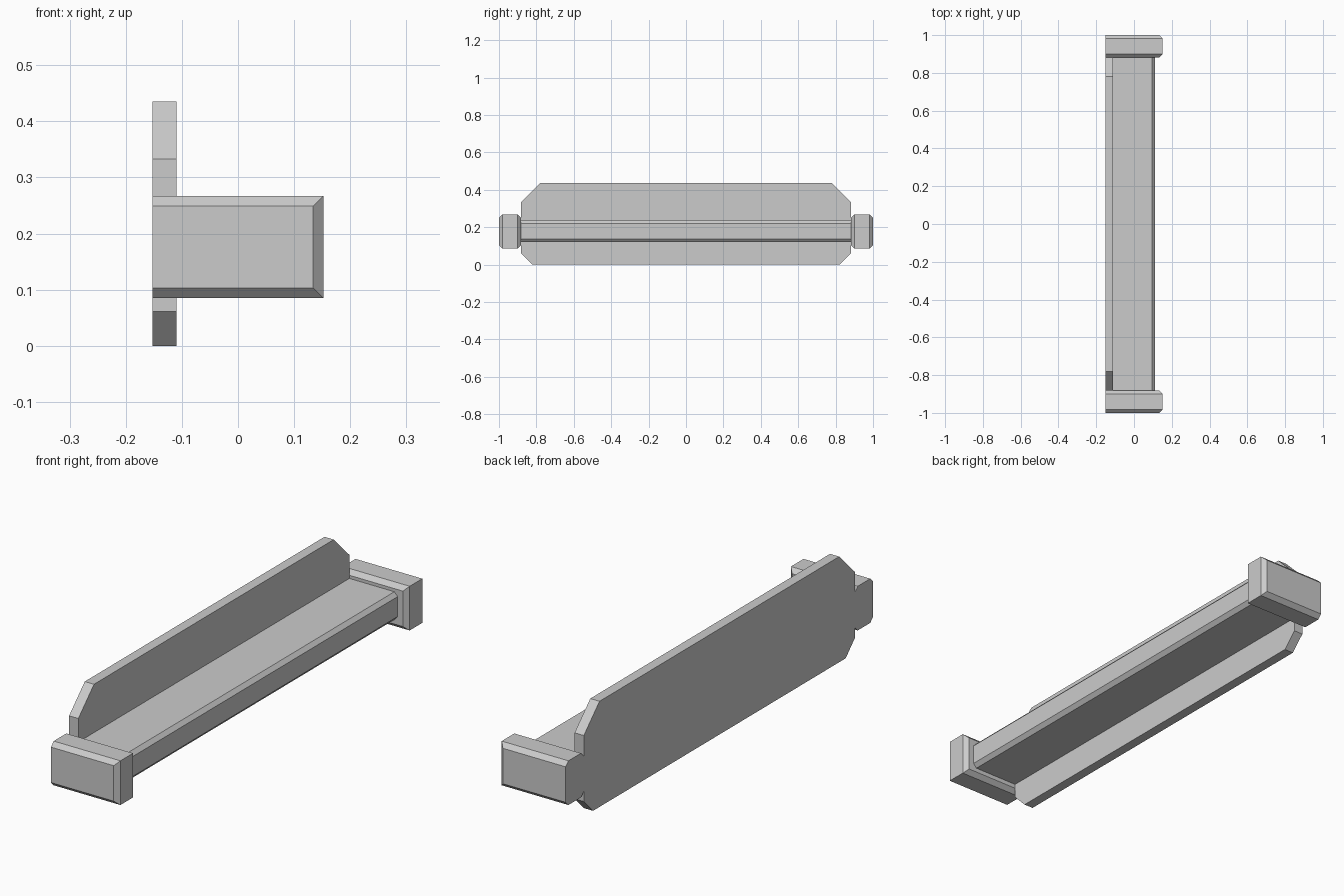
import bpy, bmesh

if "Cube" in bpy.data.objects:
    bpy.data.objects.remove(bpy.data.objects["Cube"])


def loft(name, rings):
    """Solid skinned through closed rings with equal point counts, capped at both ends."""
    bm = bmesh.new()
    loops = [[bm.verts.new(p) for p in ring] for ring in rings]
    n = len(loops[0])
    for a, b in zip(loops, loops[1:]):
        for i in range(n):
            j = (i + 1) % n
            bm.faces.new((a[i], a[j], b[j], b[i]))
    bm.faces.new(loops[0])
    bm.faces.new(loops[-1])
    bmesh.ops.recalc_face_normals(bm, faces=bm.faces[:])
    mesh = bpy.data.meshes.new(name)
    bm.to_mesh(mesh)
    bm.free()
    obj = bpy.data.objects.new(name, mesh)
    bpy.context.collection.objects.link(obj)
    return obj


BACK, PLATE_FRONT = -0.152, -0.11
HALF = 0.882

# Back plate: long panel with clipped corners
half = [(0.822, 0.0), (HALF, 0.061), (HALF, 0.333), (0.78, 0.435)]
outline = half + [(-y, z) for y, z in reversed(half)]
loft("back_plate", [[(x, y, z) for y, z in outline] for x in (BACK, PLATE_FRONT)])

# Shelf bar: chamfered front edges, running between the end blocks
profile = [(PLATE_FRONT, 0.121), (0.095, 0.121), (0.11, 0.138),
           (0.11, 0.22), (0.095, 0.236), (PLATE_FRONT, 0.236)]
loft("shelf", [[(x, y, z) for x, z in profile] for y in (-HALF, HALF)])

# End blocks: chamfered on the top, bottom and front edges, flat at the back
C = 0.018


def block_ring(y, inset):
    x1, z0, z1 = 0.152 - inset, 0.085 + inset, 0.267 - inset
    return [(BACK, y, z0), (x1, y, z0), (x1, y, z1), (BACK, y, z1)]


for side, label in ((-1, "front"), (1, "rear")):
    steps = [(HALF, C), (HALF + C, 0), (1 - C, 0), (1, C)]
    loft(label + "_end_block", [block_ring(side * y, inset) for y, inset in steps])
